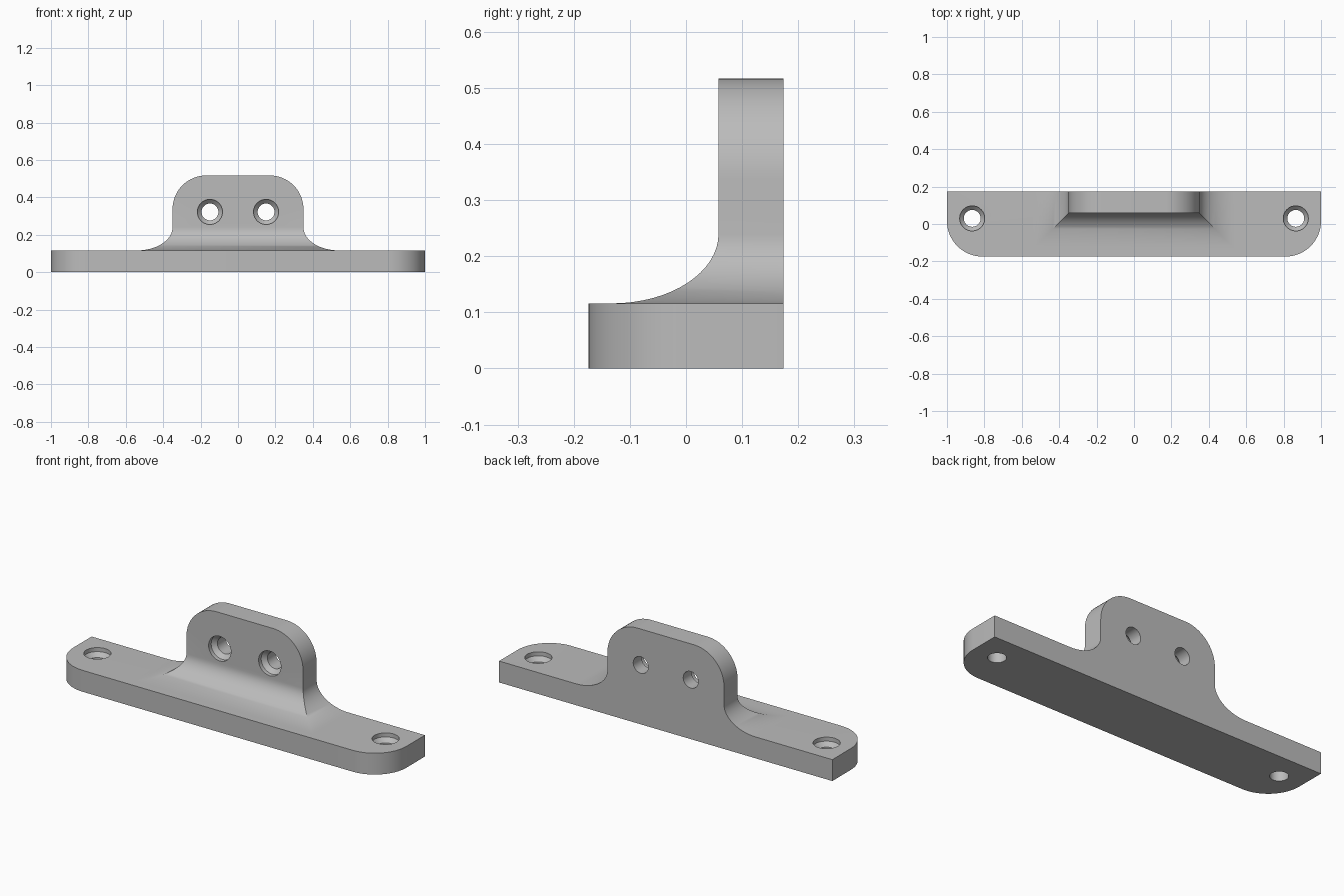
import bpy, bmesh, math
from mathutils import Matrix, Vector

cube = bpy.data.objects.get("Cube")
if cube:
    bpy.data.objects.remove(cube, do_unlink=True)

HALF_W, DEPTH = 1.0, 0.174          # base half width and half depth
BASE_H, NECK_H, TOP_H = 0.116, 0.24, 0.517
TAB_W, TAB_FRONT = 0.35, 0.058
FILLET = 0.19

grey = bpy.data.materials.new("light grey")
grey.use_nodes = True
colour = (0.5, 0.5, 0.5, 1)
grey.diffuse_color = colour
grey.node_tree.nodes["Principled BSDF"].inputs["Base Color"].default_value = colour


def make(name, bm):
    bmesh.ops.recalc_face_normals(bm, faces=bm.faces[:])
    mesh = bpy.data.meshes.new(name)
    bm.to_mesh(mesh)
    bm.free()
    obj = bpy.data.objects.new(name, mesh)
    bpy.context.collection.objects.link(obj)
    mesh.materials.append(grey)
    return obj


def loft(name, rings):
    """Closed solid through equal-length rings of points."""
    bm = bmesh.new()
    loops = [[bm.verts.new(p) for p in ring] for ring in rings]
    n = len(loops[0])
    for a, b in zip(loops, loops[1:]):
        for i in range(n):
            j = (i + 1) % n
            bm.faces.new((a[i], a[j], b[j], b[i]))
    bm.faces.new(loops[0])
    bm.faces.new(loops[-1])
    return make(name, bm)


def rounded_end(half_w, start, end, r, steps=16):
    """Outline from start to end with its two end corners rounded."""
    s = 1 if end > start else -1
    arc = [(half_w - r + r * math.cos(t), end - s * r + s * r * math.sin(t))
           for t in (i * math.pi / 2 / steps for i in range(steps + 1))]
    return ([(half_w, start)] + arc + [(-x, v) for x, v in reversed(arc)]
            + [(-half_w, start)])


def combine(target, other, operation):
    mod = target.modifiers.new(operation.lower(), 'BOOLEAN')
    mod.operation, mod.solver, mod.object = operation, 'EXACT', other
    bpy.context.view_layer.objects.active = target
    bpy.ops.object.modifier_apply(modifier=mod.name)
    bpy.data.objects.remove(other, do_unlink=True)


def screw_hole(target, origin, rotation, length):
    """Countersunk hole that runs along local -z from the origin."""
    profile = [(0.067, 0.03), (0.067, -0.022), (0.045, -0.044), (0.045, -length)]
    rings = [[rotation @ Vector((r * math.cos(t), r * math.sin(t), z)) + Vector(origin)
              for t in (i * math.tau / 40 for i in range(40))] for r, z in profile]
    combine(target, loft("hole_cutter", rings), 'DIFFERENCE')


# Base plate with rounded front corners
outline = rounded_end(HALF_W, DEPTH, -DEPTH, 0.19)
bracket = loft("mounting_bracket", [[(x, y, z) for x, y in outline] for z in (0, BASE_H)])

# Mitred curved flare between the base and the tab
rings = []
for i in range(17):
    t = i * math.pi / 2 / 16
    d = FILLET * (1 - math.sin(t))
    z = NECK_H - (NECK_H - BASE_H) * math.cos(t)
    w, front = TAB_W + d, TAB_FRONT - d
    rings.append([(w, DEPTH, z), (w, front, z), (-w, front, z), (-w, DEPTH, z)])
flare = loft("flare", rings)

# Upright tab with rounded top corners
outline = rounded_end(TAB_W, NECK_H, TOP_H, 0.18)
tab = loft("upright_tab", [[(x, y, z) for x, z in outline] for y in (TAB_FRONT, DEPTH)])

combine(flare, tab, 'UNION')
combine(bracket, flare, 'UNION')

# Screw holes through the base and the tab
flat = Matrix.Identity(3)
facing_front = Matrix.Rotation(math.pi / 2, 3, 'X')
for side in (-1, 1):
    screw_hole(bracket, (side * 0.865, 0.03, BASE_H), flat, 0.2)
    screw_hole(bracket, (side * 0.15, TAB_FRONT, 0.322), facing_front, 0.2)

# Smooth curves, crisp edges
bpy.ops.object.select_all(action='DESELECT')
bracket.select_set(True)
bpy.context.view_layer.objects.active = bracket
bpy.ops.object.shade_smooth_by_angle(angle=math.radians(30))
